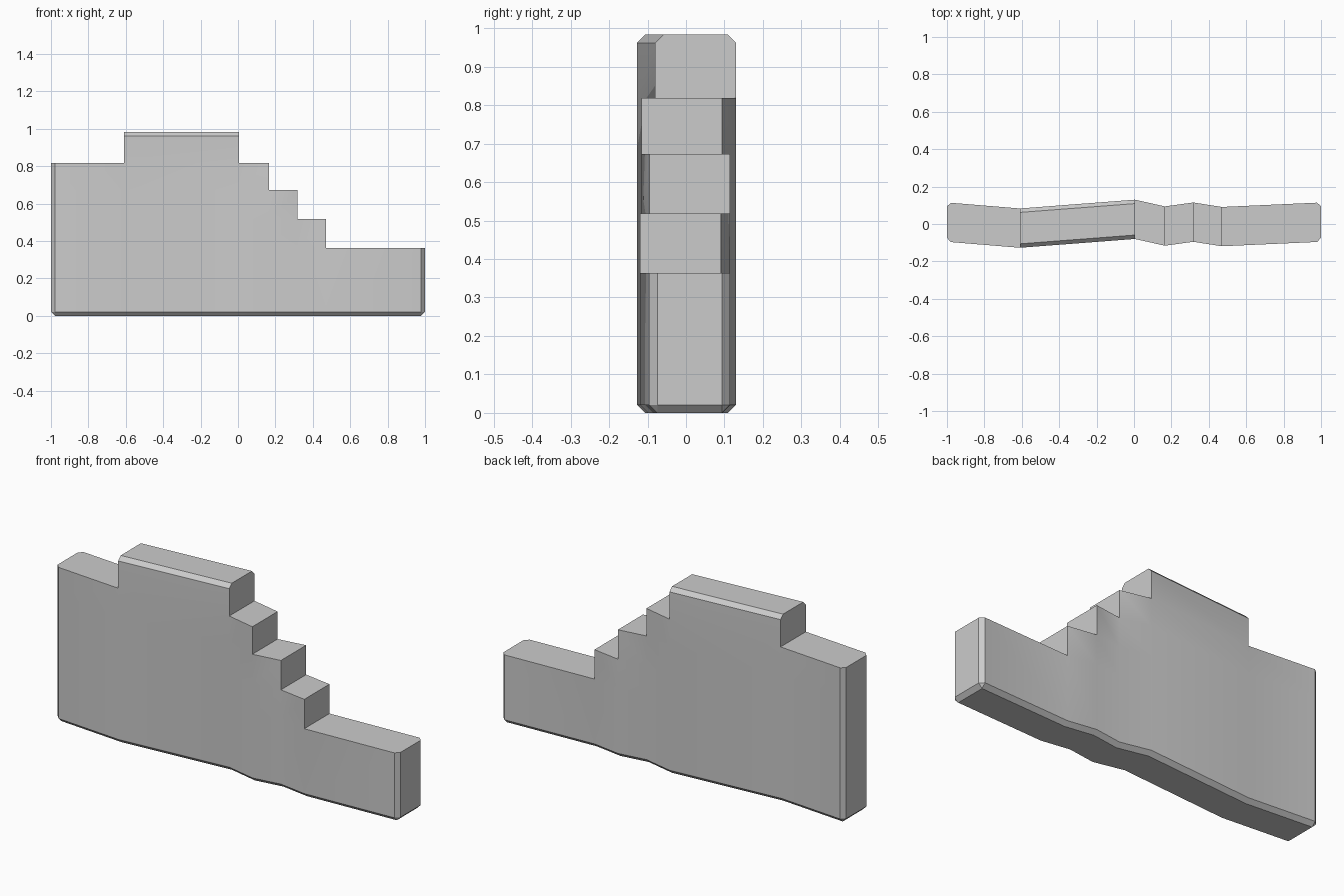
import bpy, bmesh, math

if "Cube" in bpy.data.objects:
    bpy.data.objects.remove(bpy.data.objects["Cube"])

HALF = 0.105      # half wall thickness
CHAMFER = 0.021
xs = [-1, -0.61, 0.005, 0.165, 0.317, 0.47, 1]            # bend / step stations
shift = [0.01, -0.022, 0.025, -0.011, 0.01, -0.014, 0.01]  # wavy centre line
zs = [0, 0.363, 0.518, 0.673, 0.818, 0.983]               # step levels
levels = [4, 5, 4, 3, 2, 1]                               # column heights


def centre_y(x):
    for i in range(len(xs) - 1):
        if x <= xs[i + 1] + 1e-4:
            t = (x - xs[i]) / (xs[i + 1] - xs[i])
            return shift[i] + t * (shift[i + 1] - shift[i])
    return shift[-1]


# stepped front silhouette as cells, extruded to the wall thickness
bm = bmesh.new()
grid = {}


def vert(i, k):
    if (i, k) not in grid:
        grid[i, k] = bm.verts.new((xs[i], -HALF, zs[k]))
    return grid[i, k]


for i, top in enumerate(levels):
    for k in range(top):
        bm.faces.new([vert(i, k), vert(i + 1, k), vert(i + 1, k + 1), vert(i, k + 1)])
front = bm.faces[:]
ret = bmesh.ops.extrude_face_region(bm, geom=front, use_keep_orig=True)
for v in ret["geom"]:
    if isinstance(v, bmesh.types.BMVert):
        v.co.y = HALF
bmesh.ops.recalc_face_normals(bm, faces=bm.faces[:])


# chamfer the base rim, the end corners and the raised block's long top edges
def chamfered(e):
    a, b = (v.co for v in e.verts)

    def both(axis, value):
        return abs(a[axis] - value) < 1e-4 and abs(b[axis] - value) < 1e-4

    side = both(1, HALF) or both(1, -HALF)
    end = both(0, 1) or both(0, -1)
    base = both(2, 0)
    return (side and (end or base or both(2, zs[-1]))) or (end and base)


bmesh.ops.bevel(bm, geom=[e for e in bm.edges if chamfered(e)], offset=CHAMFER,
                offset_type='OFFSET', segments=1, profile=0.5, affect='EDGES',
                clamp_overlap=False)

# bend the wall along its zigzag centre line
for v in bm.verts:
    v.co.y += centre_y(v.co.x)

mesh = bpy.data.meshes.new("stepped_wall")
bm.to_mesh(mesh)
bm.free()
wall = bpy.data.objects.new("stepped_wall", mesh)
bpy.context.collection.objects.link(wall)
bpy.context.view_layer.objects.active = wall
wall.select_set(True)
bpy.ops.object.shade_smooth_by_angle(angle=math.radians(30))
